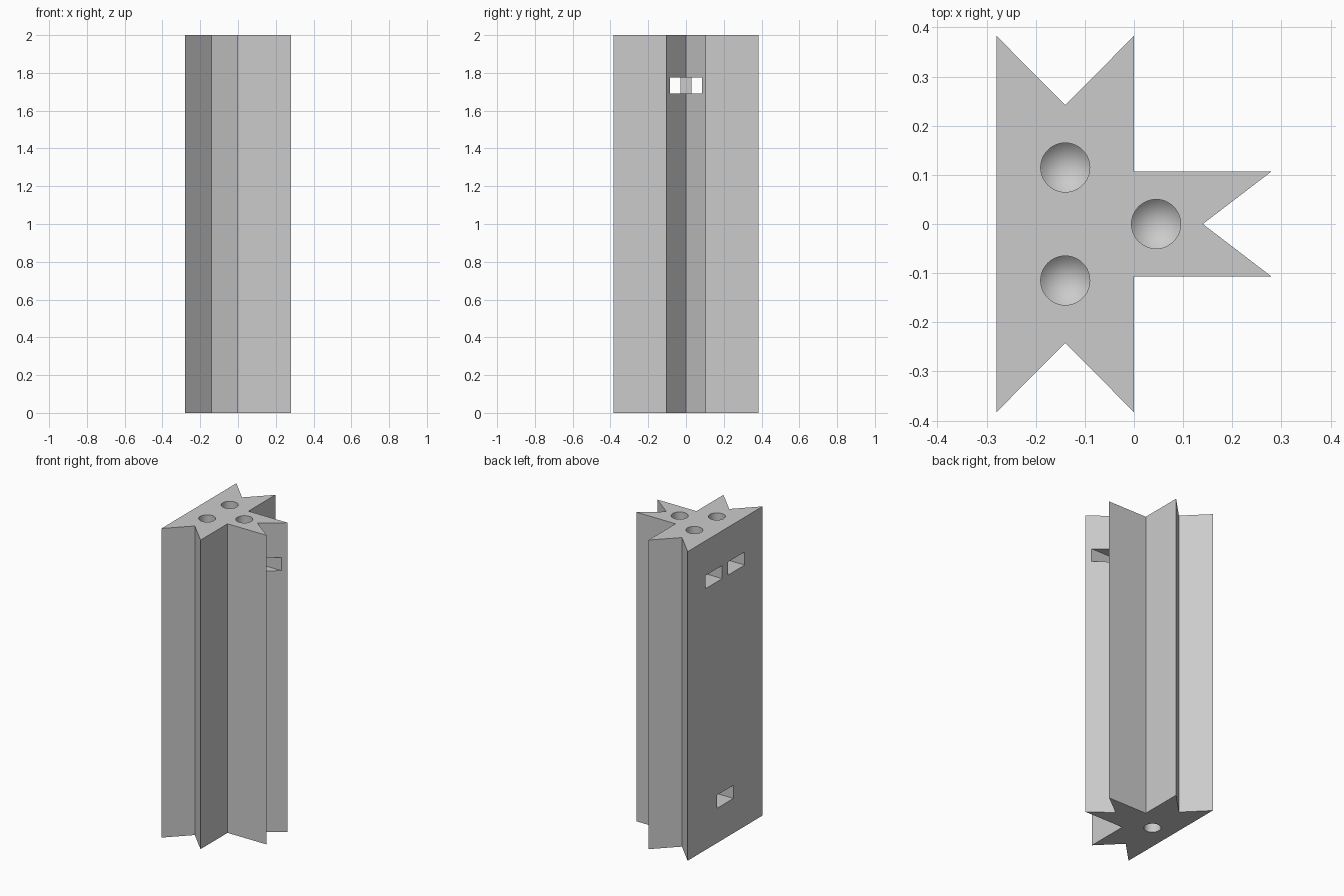
import bpy, bmesh, math
from mathutils import Vector

cube = bpy.data.objects.get("Cube")
if cube:
    bpy.data.objects.remove(cube, do_unlink=True)

HEIGHT = 2.0
grey = bpy.data.materials.new("plain_grey")
grey.use_nodes = True
colour = (0.6, 0.6, 0.6, 1)
grey.diffuse_color = colour
grey.node_tree.nodes["Principled BSDF"].inputs["Base Color"].default_value = colour


def make_object(name, bm):
    bmesh.ops.recalc_face_normals(bm, faces=bm.faces[:])
    mesh = bpy.data.meshes.new(name)
    bm.to_mesh(mesh)
    bm.free()
    mesh.materials.append(grey)
    obj = bpy.data.objects.new(name, mesh)
    bpy.context.collection.objects.link(obj)
    return obj


# Notched T-shaped post, extruded from half a profile mirrored in y
half = [(0.14, 0), (0.28, 0.107), (0, 0.107), (0, 0.383), (-0.14, 0.242), (-0.28, 0.383)]
outline = half + [(x, -y) for x, y in reversed(half[1:])]
bm = bmesh.new()
base = bm.faces.new([bm.verts.new((x, y, 0)) for x, y in outline])
top = bmesh.ops.extrude_face_region(bm, geom=[base])["geom"]
bmesh.ops.translate(bm, vec=(0, 0, HEIGHT), verts=[v for v in top if isinstance(v, bmesh.types.BMVert)])
post = make_object("notched_post", bm)


def cut(cutter):
    cutter.hide_render = True
    cutter.hide_set(True)
    mod = post.modifiers.new(cutter.name, "BOOLEAN")
    mod.operation = "DIFFERENCE"
    mod.solver = "EXACT"
    mod.object = cutter


def screw_hole(name, x, y, from_top, radius=0.05, depth=0.45, tip=0.05):
    """Blind round hole with a pointed end."""
    bm = bmesh.new()
    bmesh.ops.create_cone(bm, cap_ends=True, segments=48, radius1=radius, radius2=radius, depth=depth)
    end = min(bm.faces, key=lambda f: f.calc_center_median().z)
    point = bmesh.ops.poke(bm, faces=[end])["verts"][0]
    point.co.z -= tip
    # Leave a little overlap outside the post
    for v in bm.verts:
        z = v.co.z + HEIGHT + 0.02 - depth / 2
        v.co = Vector((v.co.x + x, v.co.y + y, z if from_top else HEIGHT - z))
    cut(make_object(name, bm))


def nut_slot(name, x0, x1, y, z, width=0.17, height=0.085):
    """Rectangular side pocket crossing a screw hole."""
    bm = bmesh.new()
    bmesh.ops.create_cube(bm, size=1)
    bmesh.ops.scale(bm, vec=(x1 - x0, width, height), verts=bm.verts)
    bmesh.ops.translate(bm, vec=((x0 + x1) / 2, y, z), verts=bm.verts)
    cut(make_object(name, bm))


UPPER, LOWER = 1.733, 0.267
# Holes and pockets in the two wings
for side, y in (("left", 0.115), ("right", -0.115)):
    screw_hole(side + "_top_hole_cutter", -0.14, y, True)
    nut_slot(side + "_back_slot_cutter", -0.35, -0.045, y, UPPER)

# Hole and pocket in the arm
screw_hole("arm_top_hole_cutter", 0.045, 0, True)
nut_slot("arm_slot_cutter", -0.06, 0.35, 0, UPPER)

# Hole and pocket at the foot
screw_hole("bottom_hole_cutter", -0.14, 0, False)
nut_slot("lower_slot_cutter", -0.35, -0.05, 0, LOWER)

# Apply the cuts and drop the cutters
bpy.context.view_layer.update()
evaluated = post.evaluated_get(bpy.context.evaluated_depsgraph_get())
result = bpy.data.meshes.new_from_object(evaluated)
cutters = [m.object for m in post.modifiers]
post.modifiers.clear()
post.data = result
for c in cutters:
    bpy.data.objects.remove(c, do_unlink=True)

bpy.context.view_layer.objects.active = post
post.select_set(True)
bpy.ops.object.shade_smooth_by_angle(angle=math.radians(20))
